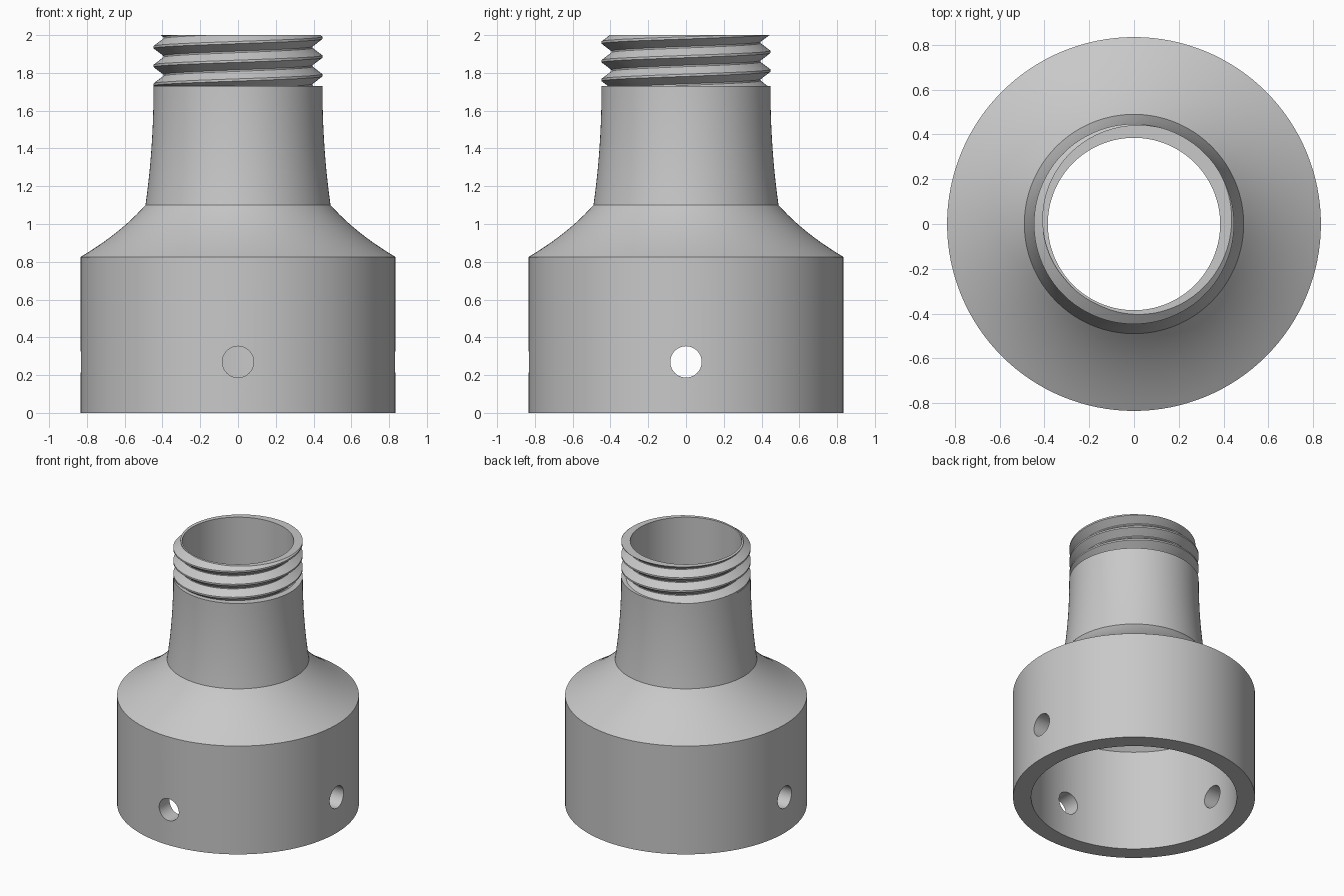
import bpy
import bmesh
from math import pi, sin, cos, radians
from mathutils import Matrix

if "Cube" in bpy.data.objects:
    bpy.data.objects.remove(bpy.data.objects["Cube"], do_unlink=True)

SEGMENTS = 128
BORE = 0.385          # radius of the neck opening
NECK = 0.447          # outer radius of the neck and thread crests
ROOT = 0.395          # radius of the thread roots
SHOULDER, TOP = 1.73, 2.0
PITCH, CREST_Z = 0.099, 1.936

grey = bpy.data.materials.new("plain grey")
grey.use_nodes = True
colour = (0.58, 0.58, 0.58, 1)
grey.diffuse_color = colour
grey.node_tree.nodes["Principled BSDF"].inputs["Base Color"].default_value = colour


def finish(bm, name):
    bmesh.ops.remove_doubles(bm, verts=bm.verts, dist=1e-5)
    bmesh.ops.recalc_face_normals(bm, faces=bm.faces)
    mesh = bpy.data.meshes.new(name)
    bm.to_mesh(mesh)
    bm.free()
    mesh.materials.append(grey)
    obj = bpy.data.objects.new(name, mesh)
    bpy.context.collection.objects.link(obj)
    return obj


def lathe(name, section, closed):
    """Sweep section(angle) -> [(radius, z), ...] once around the z axis."""
    bm = bmesh.new()
    columns = []
    for i in range(SEGMENTS + 1):
        a = 2 * pi * i / SEGMENTS
        columns.append([bm.verts.new((r * cos(a), r * sin(a), z))
                        for r, z in section(a)])
    for left, right in zip(columns, columns[1:]):
        for j in range(0 if closed else 1, len(left)):
            bm.faces.new((left[j - 1], right[j - 1], right[j], left[j]))
    return finish(bm, name)


def curve(start, control, end, steps=12):
    """Quadratic curve through the profile plane."""
    ts = [i / steps for i in range(steps + 1)]
    return [tuple((1 - t) ** 2 * a + 2 * t * (1 - t) * b + t * t * c
                  for a, b, c in zip(start, control, end)) for t in ts]


def smooth(obj):
    bpy.ops.object.select_all(action="DESELECT")
    obj.select_set(True)
    bpy.context.view_layer.objects.active = obj
    bpy.ops.object.shade_smooth_by_angle(angle=radians(25))


# Hollow body: wide socket, sloping shoulder and tapering neck
outer = [(0.835, 0)]
outer += curve((0.835, 0.825), (0.627, 0.947), (0.49, 1.1))
outer += curve((0.49, 1.1), (NECK, 1.4), (NECK, SHOULDER))[1:]
inner = [(BORE, SHOULDER), (BORE, 1.1), (0.71, 0.77), (0.71, 0)]
body = lathe("socket_body", lambda a: outer + inner, closed=True)

# Screw holes: one at the front, one on each side
bm = bmesh.new()
for angle in (-pi / 2, 0, pi):
    place = (Matrix.Rotation(angle, 4, "Z") @ Matrix.Translation((0.8, 0, 0.27))
             @ Matrix.Rotation(pi / 2, 4, "Y"))
    bmesh.ops.create_cone(bm, cap_ends=True, segments=48, radius1=0.083,
                          radius2=0.083, depth=0.5, matrix=place)
cutter = finish(bm, "hole_cutter")
cutter.hide_render = True
cut = body.modifiers.new("screw_holes", "BOOLEAN")
cut.operation = "DIFFERENCE"
cut.solver = "EXACT"
cut.object = cutter
bpy.context.view_layer.objects.active = body
bpy.ops.object.modifier_apply(modifier=cut.name)
bpy.data.objects.remove(cutter, do_unlink=True)


# Threaded collar: a helical ridge trimmed flat at both ends
def thread_section(a):
    turn_offset = (a - pi) / (2 * pi)
    points = [(BORE, SHOULDER), (BORE, TOP)]
    for turn in range(2, -5, -1):
        for step in (0.46, 0.06, -0.06, -0.46):
            z = CREST_Z + PITCH * (turn + step + turn_offset)
            z = min(max(z, SHOULDER), TOP)
            phase = (z - CREST_Z) / PITCH - turn_offset
            away = abs(phase - round(phase))
            fall = min(max((away - 0.06) / 0.4, 0), 1)
            points.append((NECK + (ROOT - NECK) * fall, z))
    return points


collar = lathe("threaded_collar", thread_section, closed=False)

for part in (body, collar):
    smooth(part)
